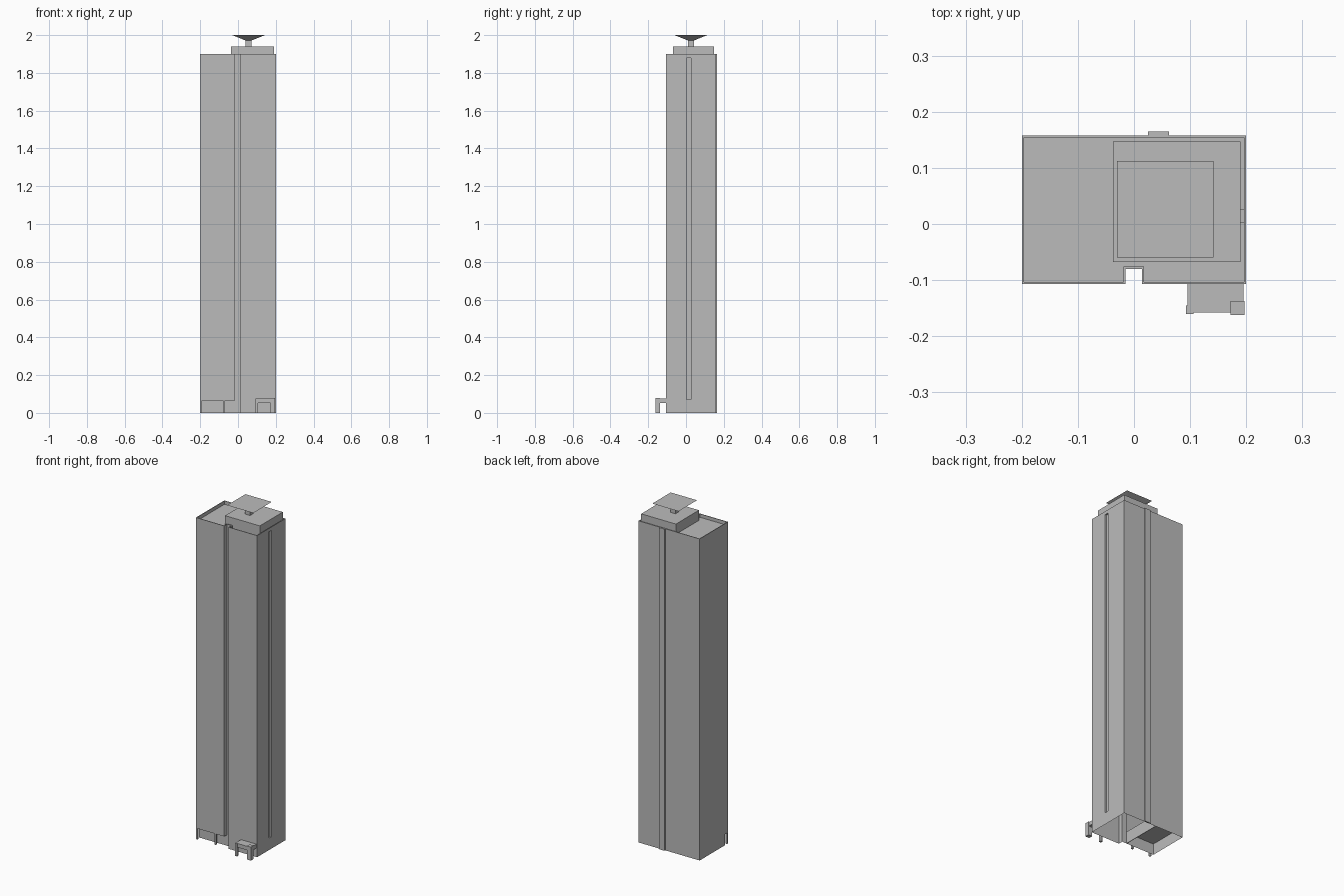
import bpy, bmesh

if "Cube" in bpy.data.objects:
    bpy.data.objects.remove(bpy.data.objects["Cube"])

mat = bpy.data.materials.new("concrete_grey")
mat.diffuse_color = (0.5, 0.5, 0.5, 1)
mat.use_nodes = True
mat.node_tree.nodes["Principled BSDF"].inputs["Base Color"].default_value = mat.diffuse_color


def finish(name, bm):
    me = bpy.data.meshes.new(name)
    bm.normal_update()
    bm.to_mesh(me)
    bm.free()
    me.materials.append(mat)
    ob = bpy.data.objects.new(name, me)
    bpy.context.collection.objects.link(ob)
    return ob


def box(name, x0, x1, y0, y1, z0, z1, foot=1.0):
    """Box between limits; foot scales the lower face about its centre."""
    bm = bmesh.new()
    bmesh.ops.create_cube(bm, size=1)
    for v in bm.verts:
        k = foot if v.co.z < 0 else 1.0
        v.co = ((x0 + x1) / 2 + v.co.x * k * (x1 - x0),
                (y0 + y1) / 2 + v.co.y * k * (y1 - y0),
                z1 if v.co.z > 0 else z0)
    return finish(name, bm)


def shell(name, outline, z0, z1, rim=None):
    """Open-bottomed walls over a counter-clockwise outline; rim adds a sunk roof."""
    bm = bmesh.new()
    lo = [bm.verts.new((x, y, z0)) for x, y in outline]
    hi = [bm.verts.new((x, y, z1)) for x, y in outline]
    n = len(outline)
    for i in range(n):
        j = (i + 1) % n
        bm.faces.new((lo[i], lo[j], hi[j], hi[i]))
    if rim:
        top = bm.faces.new(hi)
        bm.normal_update()
        bmesh.ops.inset_individual(bm, faces=[top], thickness=rim, use_even_offset=True)
        bm.normal_update()
        bmesh.ops.inset_individual(bm, faces=[top], thickness=0.0, depth=-(z1 - z0))
    return finish(name, bm)


L, R, F, B = -0.2, 0.2, -0.107, 0.158      # tower limits
NL, NR, NY = -0.015, 0.014, -0.08          # front notch
GX, G0, G1 = 0.19, 0.003, 0.026            # slot in the right wall

front = [(L, F), (NL, F), (NL, NY), (NR, NY), (NR, F), (R, F)]
slot = [(R, G0), (GX, G0), (GX, G1), (R, G1)]
back = [(R, B), (L, B)]

# tower walls, roof with parapet, ground storey set back at the left front
shell("tower_walls", front + slot + back, 0.07, 1.88)
shell("parapet_and_roof", front + back, 1.88, 1.9, rim=0.004)
shell("ground_storey", [(L, NY), (NR, NY), (NR, F), (R, F)] + back, 0, 0.07)
box("slot_top", GX, R - 0.0002, G0, G1, 1.88, 1.883)
box("slot_sill", GX, R - 0.0002, G0, G1, 0.066, 0.07)

# ceiling and partition of the open ground floor, front columns
box("ground_ceiling", L, NL, F, B - 0.0005, 0.065, 0.07)
box("ground_partition", NL - 0.003, NL, NY, B - 0.001, 0, 0.066)
for name, x in (("corner_column", L), ("middle_column", -0.08)):
    box(name, x, x + 0.01, F, F + 0.01, 0, 0.066)

# raised strip up the back wall
box("back_strip", 0.025, 0.062, B - 0.001, 0.165, 0, 1.9)

# rooftop block, mast and flared cap
box("roof_block", -0.037, 0.19, -0.068, 0.147, 1.88, 1.94)
box("mast", 0.04, 0.072, 0.01, 0.042, 1.94, 1.975)
box("flared_cap", -0.03, 0.142, -0.06, 0.112, 1.972, 2.0, foot=0.2)

# entrance porch
box("porch_roof", 0.095, 0.195, -0.158, F, 0.053, 0.076)
box("porch_right_post", 0.172, 0.197, -0.162, -0.137, 0, 0.08)
box("porch_left_post", 0.093, 0.106, -0.16, -0.145, 0, 0.076)
